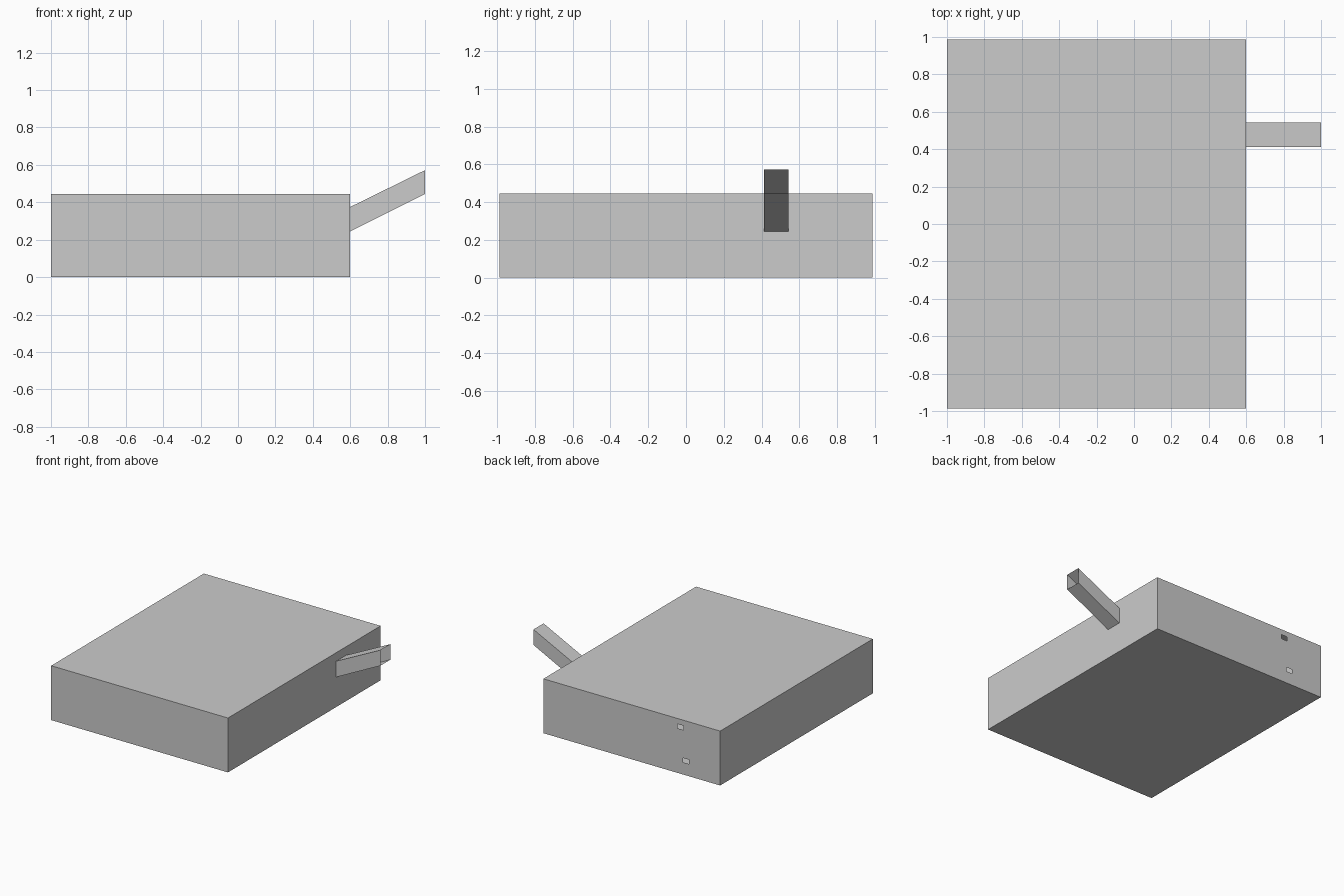
import bpy, bmesh
from mathutils import Vector

if "Cube" in bpy.data.objects:
    bpy.data.objects.remove(bpy.data.objects["Cube"])

X0, X1, Y, H = -1.0, 0.6, 0.987, 0.445
TY0, TY1 = 0.413, 0.543


def finish(name, bm):
    bmesh.ops.remove_doubles(bm, verts=bm.verts, dist=1e-5)
    me = bpy.data.meshes.new(name)
    bm.to_mesh(me)
    bm.free()
    ob = bpy.data.objects.new(name, me)
    bpy.context.collection.objects.link(ob)
    return ob


def panel(name, to_world, u_range, v_range, holes=(), flip=False):
    """Thin rectangular sheet with rectangular openings (u0, u1, v0, v1)."""
    us = sorted({*u_range, *(h[i] for h in holes for i in (0, 1))})
    vs = sorted({*v_range, *(h[i] for h in holes for i in (2, 3))})
    bm = bmesh.new()
    for a, b in zip(us, us[1:]):
        for c, d in zip(vs, vs[1:]):
            mu, mv = (a + b) / 2, (c + d) / 2
            if any(h[0] < mu < h[1] and h[2] < mv < h[3] for h in holes):
                continue
            pts = [(a, c), (b, c), (b, d), (a, d)]
            if flip:
                pts.reverse()
            bm.faces.new([bm.verts.new(Vector(to_world(*p))) for p in pts])
    # merge the coplanar strips so each panel stays clean
    bmesh.ops.remove_doubles(bm, verts=bm.verts, dist=1e-5)
    return finish(name, bm)


# Hollow box body: six thin panels
panel("floor", lambda u, v: (u, v, 0), (X0, X1), (-Y, Y), flip=True)
panel("lid", lambda u, v: (u, v, H), (X0, X1), (-Y, Y))
panel("front_wall", lambda u, v: (u, -Y, v), (X0, X1), (0, H))
panel("left_wall", lambda u, v: (X0, u, v), (-Y, Y), (0, H), flip=True)

# Back wall with two small ports
panel("back_wall", lambda u, v: (u, Y, v), (X0, X1), (0, H),
      [(-0.67, -0.615, 0.365, 0.40), (-0.72, -0.665, 0.10, 0.135)], flip=True)

# Right wall, open where the chute joins
panel("right_wall", lambda u, v: (X1, u, v), (-Y, Y), (0, H),
      [(TY0, TY1, 0.245, 0.375)])

# Sloping open-ended square chute
bm = bmesh.new()
rings = []
for x, z0, z1 in ((X1, 0.245, 0.375), (1.0, 0.445, 0.572)):
    rings.append([bm.verts.new((x, y, z)) for y, z in
                  ((TY0, z0), (TY1, z0), (TY1, z1), (TY0, z1))])
for i in range(4):
    j = (i + 1) % 4
    bm.faces.new((rings[0][j], rings[0][i], rings[1][i], rings[1][j]))
bmesh.ops.recalc_face_normals(bm, faces=bm.faces)
finish("chute", bm)
